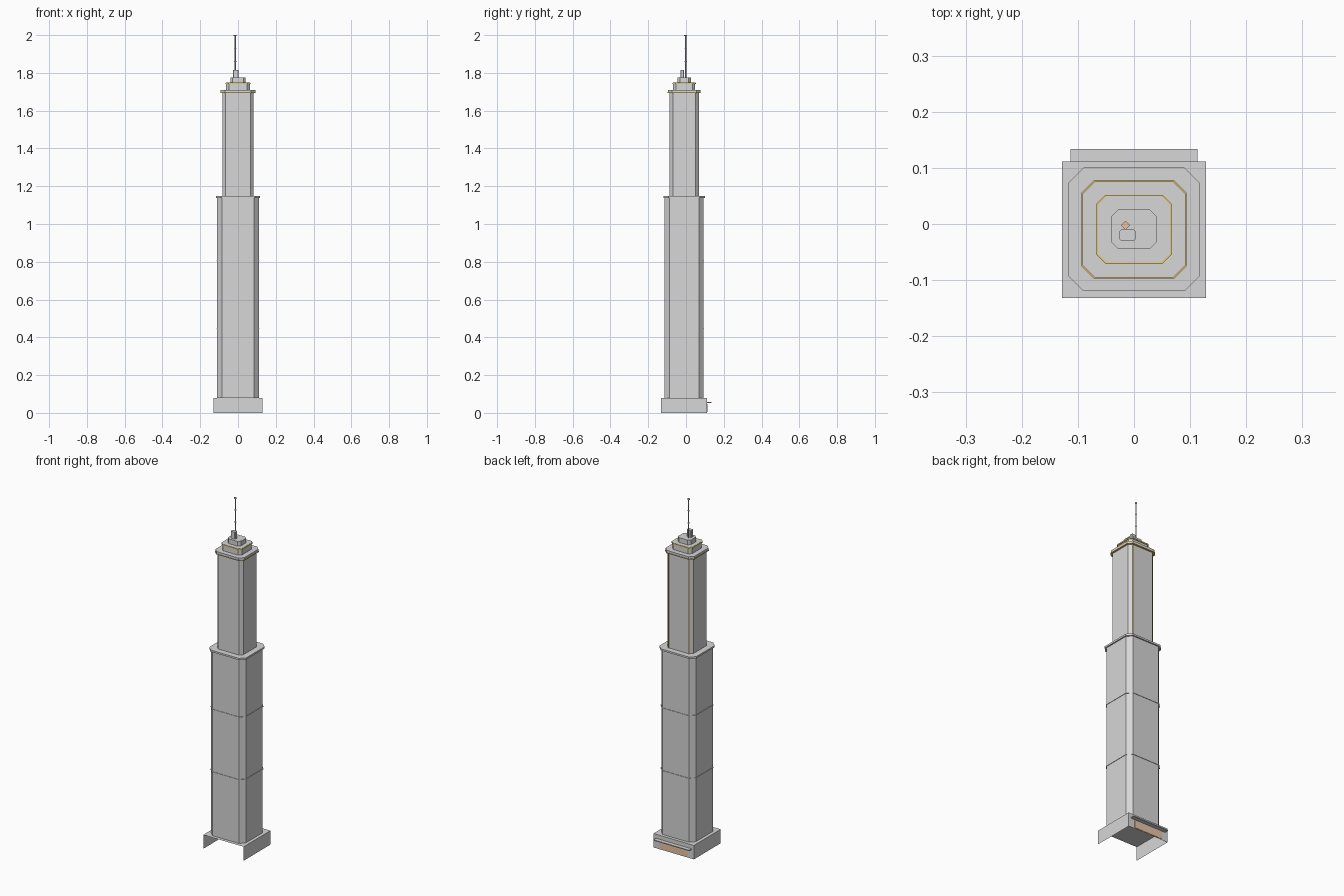
import bpy, bmesh, math

if "Cube" in bpy.data.objects:
    bpy.data.objects.remove(bpy.data.objects["Cube"])

CY = -0.0095  # tower axis in y


def mat(name, rgb):
    m = bpy.data.materials.new(name)
    m.diffuse_color = (*rgb, 1)
    m.use_nodes = True
    m.node_tree.nodes["Principled BSDF"].inputs["Base Color"].default_value = m.diffuse_color
    return m


STONE = mat("grey stone", (0.68, 0.68, 0.68))
GOLD = mat("gold trim", (0.80, 0.58, 0.14))
TAN = mat("tan entrance", (0.80, 0.55, 0.37))


def finish(name, bm, m):
    bmesh.ops.recalc_face_normals(bm, faces=bm.faces[:])
    me = bpy.data.meshes.new(name)
    bm.to_mesh(me)
    bm.free()
    me.materials.append(m)
    ob = bpy.data.objects.new(name, me)
    bpy.context.collection.objects.link(ob)
    return ob


def block(name, hx, hy, c, z0, z1, m=STONE, cx=0, cy=CY):
    """Upright prism with chamfered corners."""
    bm = bmesh.new()
    pts = [(hx, -hy + c), (hx, hy - c), (hx - c, hy), (-hx + c, hy),
           (-hx, hy - c), (-hx, -hy + c), (-hx + c, -hy), (hx - c, -hy)]
    f = bm.faces.new([bm.verts.new((x + cx, y + cy, z0)) for x, y in pts])
    ext = bmesh.ops.extrude_face_region(bm, geom=[f], use_keep_orig=True)
    for v in ext["geom"]:
        if isinstance(v, bmesh.types.BMVert):
            v.co.z = z1
    return finish(name, bm, m)


def box(name, x0, x1, y0, y1, z0, z1, m=STONE, drop=None):
    bm = bmesh.new()
    bmesh.ops.create_cube(bm, size=1)
    for v in bm.verts:
        v.co = (x1 if v.co.x > 0 else x0, y1 if v.co.y > 0 else y0,
                z1 if v.co.z > 0 else z0)
    bm.normal_update()
    if drop:
        bmesh.ops.delete(bm, geom=[f for f in bm.faces if drop(f.normal)],
                         context='FACES')
    return finish(name, bm, m)


# podium: hollow, open at the front and underneath
box("podium", -0.1285, 0.1285, -0.132, 0.1115, 0, 0.08,
    drop=lambda n: n.y < -0.5 or n.z < -0.5)
# entrance and canopy on the back
box("entrance", -0.089, 0.089, 0.1115, 0.1135, 0.005, 0.048, TAN)
box("canopy", -0.1135, 0.1135, 0.1115, 0.134, 0.052, 0.057)

# lower shaft with two string courses and a ledge
block("lower_shaft", 0.110, 0.103, 0.026, 0.08, 1.142)
for i, z in enumerate((0.446, 0.806)):
    block(f"string_course_{i}", 0.1125, 0.1055, 0.0265, z - 0.002, z + 0.002)
block("lower_ledge", 0.117, 0.110, 0.027, 1.138, 1.148)

# upper shaft with cornice
block("upper_shaft", 0.083, 0.077, 0.017, 1.148, 1.697)
for s in (-1, 1):
    box("gold_strip", s * 0.064 - 0.002, s * 0.064 + 0.002,
        CY + 0.076, CY + 0.0785, 1.148, 1.694, GOLD)
block("cornice_trim", 0.0935, 0.0875, 0.022, 1.694, 1.698, GOLD)
block("cornice", 0.0915, 0.0855, 0.0215, 1.698, 1.710)

# stepped crown
block("crown_lower", 0.063, 0.058, 0.015, 1.710, 1.741)
block("crown_trim", 0.067, 0.0615, 0.016, 1.740, 1.747, GOLD)
block("crown_lower_cap", 0.0645, 0.059, 0.0155, 1.747, 1.748)
block("crown_upper", 0.041, 0.035, 0.013, 1.748, 1.775)
block("roof_hut", 0.0145, 0.010, 0.003, 1.775, 1.815, cx=-0.0115, cy=-0.020)

# antenna mast with small collars and a tip
AX, AY = -0.015, -0.002


def mast(name, r, z0, z1, m):
    bm = bmesh.new()
    bmesh.ops.create_cone(bm, cap_ends=True, segments=4, radius1=r, radius2=r,
                          depth=z1 - z0)
    bmesh.ops.translate(bm, verts=bm.verts[:], vec=(AX, AY, (z0 + z1) / 2))
    finish(name, bm, m)


mast("antenna", 0.004, 1.775, 1.996, STONE)
for i, z in enumerate((1.86, 1.93)):
    mast(f"antenna_collar_{i}", 0.006, z - 0.002, z + 0.002, STONE)
mast("antenna_tip", 0.008, 1.994, 2.0, TAN)
